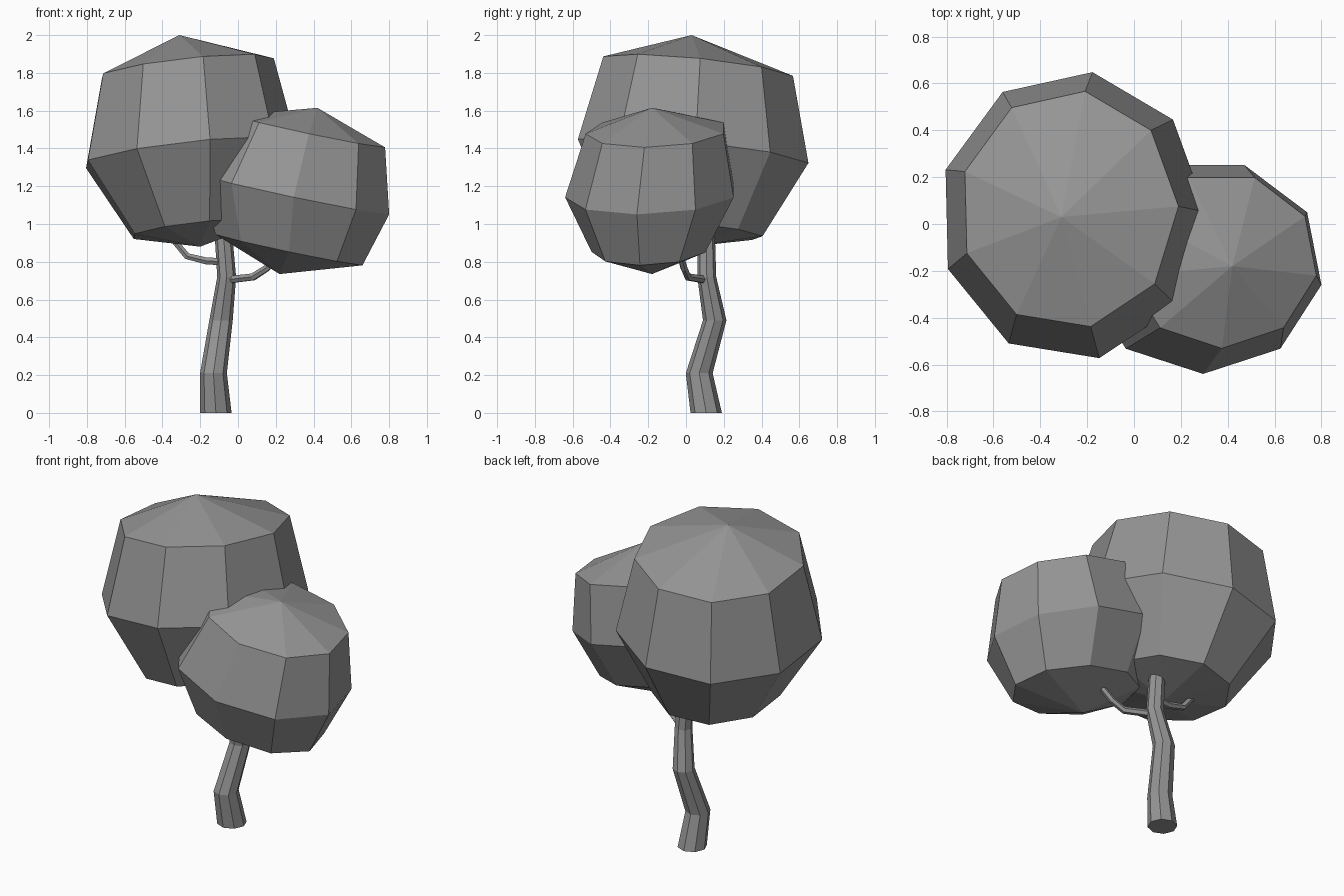
import bpy, math
from mathutils import Vector

if "Cube" in bpy.data.objects:
    bpy.data.objects.remove(bpy.data.objects["Cube"])

# Dark grey shared by all parts
grey = bpy.data.materials.new("dark_grey")
grey.diffuse_color = (.3, .3, .3, 1)
grey.use_nodes = True
grey.node_tree.nodes["Principled BSDF"].inputs["Base Color"].default_value = grey.diffuse_color


def loft(name, rings, bottom=None, top=None):
    """Skin rings of points; close ends with a pole point or a flat cap."""
    n = len(rings[0])
    verts = [p for r in rings for p in r]
    faces = []
    for k in range(len(rings) - 1):
        a, b = k * n, (k + 1) * n
        faces += [(a + i, a + (i + 1) % n, b + (i + 1) % n, b + i) for i in range(n)]
    last = (len(rings) - 1) * n
    if bottom:
        verts.append(bottom)
        faces += [((i + 1) % n, i, len(verts) - 1) for i in range(n)]
    else:
        faces.append(tuple(reversed(range(n))))
    if top:
        verts.append(top)
        faces += [(last + i, last + (i + 1) % n, len(verts) - 1) for i in range(n)]
    else:
        faces.append(tuple(range(last, last + n)))
    me = bpy.data.meshes.new(name)
    me.from_pydata([tuple(v) for v in verts], [], faces)
    me.materials.append(grey)
    ob = bpy.data.objects.new(name, me)
    bpy.context.collection.objects.link(ob)
    return ob


def canopy(name, rings, slope, phase, bottom, top):
    """Nine-sided leaf ball; rings are (cx, cy, cz, rx, ry) on tilted planes."""
    loops = []
    for cx, cy, cz, rx, ry in rings:
        loop = []
        for i in range(9):
            t = math.radians(phase + 40 * i)
            dx, dy = rx * math.cos(t), ry * math.sin(t)
            loop.append((cx + dx, cy + dy, cz + slope[0] * dx + slope[1] * dy))
        loops.append(loop)
    loft(name, loops, bottom, top)


def tube(name, path, sides, level=False):
    """Tapered tube along (x, y, z, radius) points."""
    pts = [Vector(p[:3]) for p in path]
    loops = []
    for k, p in enumerate(pts):
        d = pts[min(k + 1, len(pts) - 1)] - pts[max(k - 1, 0)]
        q = (Vector((0, 0, 1)) if level else d).to_track_quat('Z', 'Y')
        loops.append([p + q @ Vector((math.cos(t), math.sin(t), 0)) * path[k][3]
                      for t in (2 * math.pi * i / sides for i in range(sides))])
    loft(name, loops)


# Leaf masses
canopy("large_canopy",
       [(-.22, .01, .97, .35, .40), (-.262, .035, 1.375, .572, .62),
        (-.278, .062, 1.827, .468, .51)],
       (.11, -.10), 1.5, (-.20, .02, .88), (-.31, .03, 2.0))
canopy("small_canopy",
       [(.27, -.19, .865, .395, .31), (.295, -.18, 1.16, .513, .46),
        (.375, -.155, 1.493, .41, .376)],
       (-.21, .04), -10, (.22, -.18, .735), (.42, -.18, 1.615))

# Crooked trunk
tube("trunk", [(-.117, .107, 0, .083), (-.13, .07, .21, .071), (-.09, .152, .49, .062),
               (-.06, .11, .72, .05), (-.085, .105, 1.05, .045)], 8, level=True)

# Side branches
tube("left_branch", [(-.08, .11, .80, .022), (-.17, .10, .805, .021),
                     (-.27, .10, .83, .02), (-.37, .10, .95, .018)], 6)
tube("right_branch", [(-.05, .10, .705, .022), (.08, .01, .72, .021),
                      (.15, -.01, .765, .02), (.24, -.04, .87, .018)], 6)
